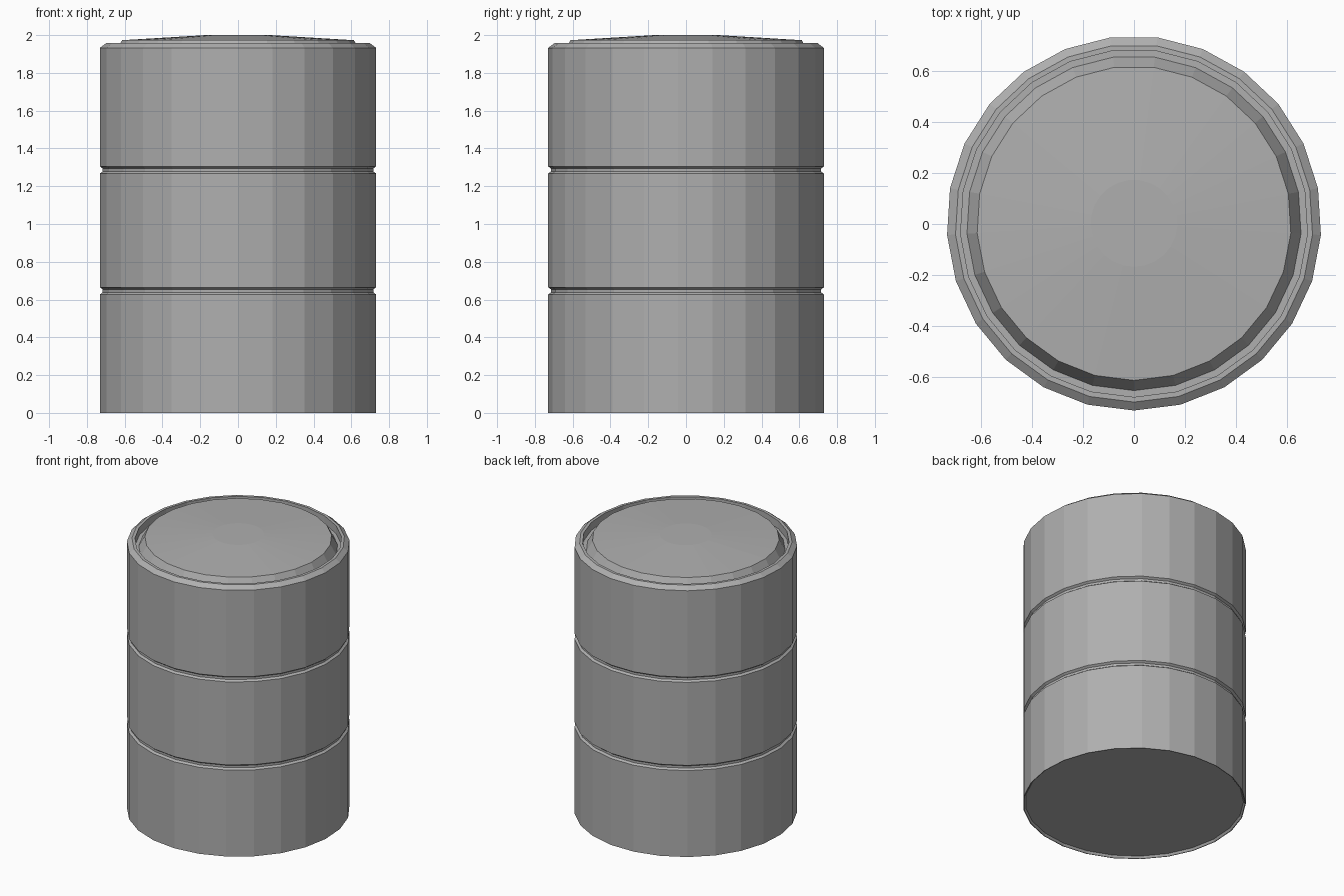
import bpy, bmesh
from math import sin, cos, pi

if "Cube" in bpy.data.objects:
    bpy.data.objects.remove(bpy.data.objects["Cube"])

SIDES = 25
R = 0.733


def lathe(name, profile):
    """Revolve (radius, z) points into a flat-faced closed solid."""
    bm = bmesh.new()
    rings = []
    for r, z in profile:
        rings.append([bm.verts.new((r * sin(2 * pi * i / SIDES),
                                    -r * cos(2 * pi * i / SIDES) + 0.003, z))
                      for i in range(SIDES)])
    for low, high in zip(rings, rings[1:]):
        for i in range(SIDES):
            j = (i + 1) % SIDES
            bm.faces.new((low[i], low[j], high[j], high[i]))
    bm.faces.new(rings[0][::-1])
    bm.faces.new(rings[-1])
    bmesh.ops.recalc_face_normals(bm, faces=bm.faces)
    mesh = bpy.data.meshes.new(name)
    bm.to_mesh(mesh)
    bm.free()
    obj = bpy.data.objects.new(name, mesh)
    bpy.context.collection.objects.link(obj)
    return obj


def groove(z):
    """Shallow ring pressed into the barrel wall."""
    return [(R, z - 0.019), (R - 0.015, z - 0.008), (R - 0.015, z + 0.008), (R, z + 0.019)]


# slightly recessed base, wall with two grooves
base = [(0.718, 0.015), (0.728, 0), (R, 0)]
wall = groove(0.646) + groove(1.286)
# bevelled rim, channel, raised domed lid
rim = [(R, 1.932), (0.70, 1.957), (0.68, 1.957), (0.68, 1.90)]
lid = [(0.655, 1.90), (0.615, 1.973), (0.17, 2.0)]

drum = lathe("drum", base + wall + rim + lid)

# darker grey paint
paint = bpy.data.materials.new("dark_grey")
paint.diffuse_color = (0.43, 0.43, 0.43, 1)
paint.use_nodes = True
paint.node_tree.nodes["Principled BSDF"].inputs["Base Color"].default_value = paint.diffuse_color
drum.data.materials.append(paint)
